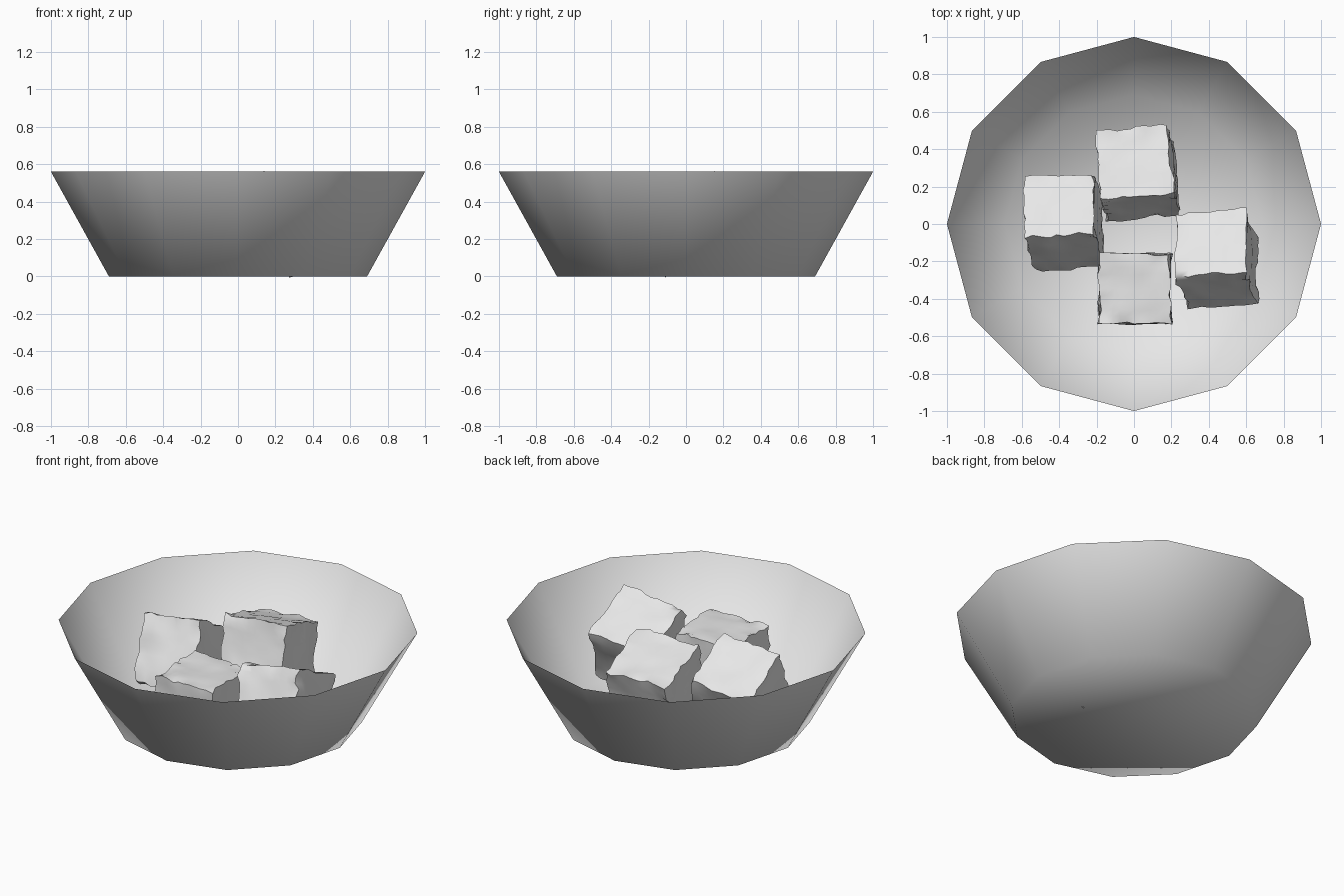
import bpy, bmesh
from math import radians
from mathutils import Vector, noise

cube = bpy.data.objects.get("Cube")
if cube:
    bpy.data.objects.remove(cube, do_unlink=True)

grey = bpy.data.materials.new("light_grey")
grey.use_nodes = True
grey.diffuse_color = (0.8, 0.8, 0.8, 1)
grey.node_tree.nodes["Principled BSDF"].inputs["Base Color"].default_value = (0.8, 0.8, 0.8, 1)

SIDES, HEIGHT = 12, 0.56


def add_object(name, bm):
    mesh = bpy.data.meshes.new(name)
    bm.to_mesh(mesh)
    bm.free()
    mesh.materials.append(grey)
    obj = bpy.data.objects.new(name, mesh)
    bpy.context.collection.objects.link(obj)
    for other in bpy.context.selected_objects:
        other.select_set(False)
    obj.select_set(True)
    bpy.context.view_layer.objects.active = obj
    return obj


# Bowl: thin open shell with a closed base, smooth all over
bm = bmesh.new()
bmesh.ops.create_cone(bm, cap_ends=True, segments=SIDES, radius1=0.69, radius2=1, depth=HEIGHT)
bmesh.ops.translate(bm, verts=bm.verts, vec=(0, 0, HEIGHT / 2))
lid = [f for f in bm.faces if f.normal.z > 0.9]
bmesh.ops.delete(bm, geom=lid, context='FACES_ONLY')
add_object("bowl", bm)
bpy.ops.object.shade_smooth()


# Rough ice cubes: softened boxes with lumpy faces and ragged edges
def ice_cube(name, centre, size, turn, seed):
    bm = bmesh.new()
    bmesh.ops.create_cube(bm, size=1)
    bmesh.ops.subdivide_edges(bm, edges=bm.edges, cuts=9, use_grid_fill=True)
    shift = Vector((seed * 7.3, seed * 3.1, seed * 5.7))
    for v in bm.verts:
        p = v.co.copy()
        on_edge = sum(abs(c) > 0.49 for c in p) > 1
        lump = noise.noise_vector(p * 2.2 + shift) * 0.035
        chip = noise.noise_vector(p * 6 + shift) * (0.05 if on_edge else 0.012)
        v.co = Vector(a * b for a, b in zip(p + lump + chip, size))
    bmesh.ops.recalc_face_normals(bm, faces=bm.faces)
    obj = add_object(name, bm)
    obj.location = centre
    obj.rotation_euler = [radians(a) for a in turn]
    bpy.ops.object.shade_smooth_by_angle(angle=radians(60))


ice_cube("back_ice_cube", (0.02, 0.27, 0.305), (0.39, 0.38, 0.39), (-18, -3, 6), 1)
ice_cube("right_ice_cube", (-0.375, 0.01, 0.28), (0.37, 0.37, 0.38), (-29, -7, 4), 2)
ice_cube("left_ice_cube", (0.44, -0.185, 0.28), (0.38, 0.38, 0.38), (-26, -8, 5), 3)
ice_cube("front_ice_cube", (0.005, -0.345, 0.215), (0.38, 0.37, 0.4), (0, 0, 0), 4)
